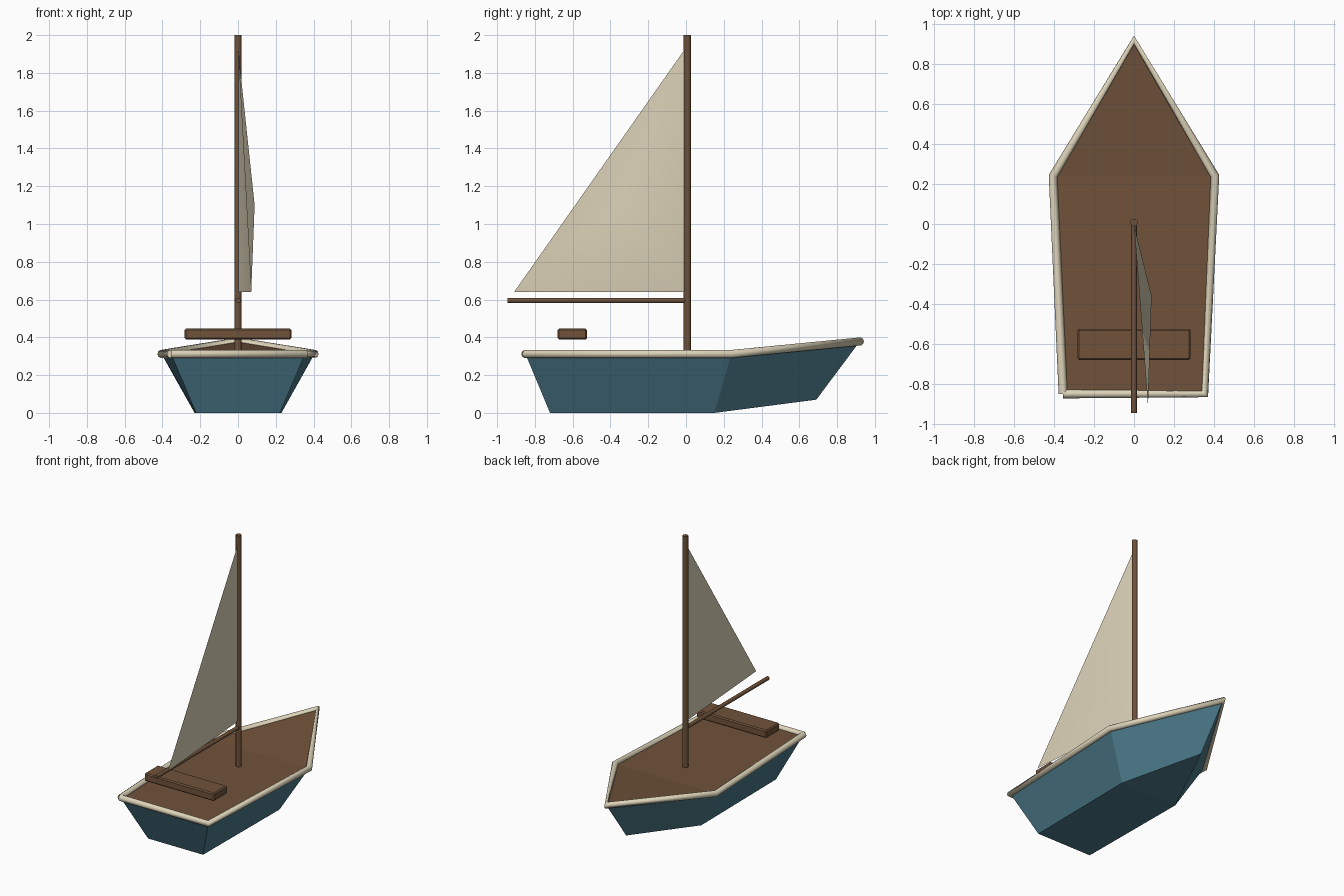
import bpy, bmesh, math
from mathutils import Vector

if "Cube" in bpy.data.objects:
    bpy.data.objects.remove(bpy.data.objects["Cube"])


def material(name, rgb):
    m = bpy.data.materials.new(name)
    m.diffuse_color = (*rgb, 1)
    m.use_nodes = True
    m.node_tree.nodes["Principled BSDF"].inputs["Base Color"].default_value = m.diffuse_color
    return m


TEAL = material("teal_paint", (0.07, 0.19, 0.25))
WOOD = material("brown_wood", (0.16, 0.085, 0.042))
CREAM = material("cream", (0.72, 0.65, 0.48))


def add_mesh(name, verts, faces, mat):
    me = bpy.data.meshes.new(name)
    me.from_pydata(verts, [], faces)
    ob = bpy.data.objects.new(name, me)
    bpy.context.collection.objects.link(ob)
    me.materials.append(mat)
    return ob


def pole(name, a, b, radius, sides=12):
    a, b = Vector(a), Vector(b)
    d = b - a
    bpy.ops.mesh.primitive_cylinder_add(vertices=sides, radius=radius, depth=d.length,
                                        location=(a + b) / 2,
                                        rotation=d.to_track_quat('Z', 'Y').to_euler())
    ob = bpy.context.object
    ob.name = name
    ob.data.materials.append(WOOD)
    bpy.ops.object.shade_smooth_by_angle(angle=math.radians(40))
    return ob


# Outlines: stern left, side left, bow, side right, stern right
top = [(-0.355, -0.85, 0.312), (-0.405, 0.24, 0.312), (0, 0.92, 0.378),
       (0.405, 0.24, 0.312), (0.355, -0.85, 0.312)]
bottom = [(-0.222, -0.72, 0), (-0.23, 0.15, 0), (0, 0.69, 0.07),
          (0.23, 0.15, 0), (0.222, -0.72, 0)]

# Hull: sides and stern, then the flat bottom and raised bow underside
sides = [(i, (i + 1) % 5, (i + 1) % 5 + 5, i + 5) for i in range(5)]
hull = add_mesh("hull", bottom + top, sides + [(0, 4, 3, 1), (1, 3, 2)], TEAL)
bm = bmesh.new()
bm.from_mesh(hull.data)
bmesh.ops.recalc_face_normals(bm, faces=bm.faces)
if sum(f.normal.z for f in bm.faces if len(f.verts) == 3) > 0:
    bmesh.ops.reverse_faces(bm, faces=bm.faces)
bm.to_mesh(hull.data)
bm.free()

# Deck
add_mesh("deck", top, [(0, 4, 3, 1), (1, 3, 2)], WOOD)

# Gunwale rail: round tube along the top edge
cu = bpy.data.curves.new("gunwale_rail", 'CURVE')
cu.dimensions = '3D'
cu.bevel_depth = 0.022
cu.bevel_resolution = 3
cu.use_fill_caps = True
path = top + top[:1]
sp = cu.splines.new('POLY')
sp.points.add(len(path) - 1)
for p, co in zip(sp.points, path):
    p.co = (*co, 1)
cu.materials.append(CREAM)
rail = bpy.data.objects.new("gunwale_rail", cu)
bpy.context.collection.objects.link(rail)

# Mast and boom
pole("mast", (0, 0.007, 0.31), (0, 0.007, 2.0), 0.019)
pole("boom", (0, 0.007, 0.595), (0, -0.945, 0.595), 0.014)

# Sail: a triangle bulging to one side
sail = add_mesh("sail", [(0, -0.003, 0.64), (0.07, -0.91, 0.64), (0, -0.003, 1.93),
                         (0.088, -0.36, 1.1)],
                [(0, 1, 3), (1, 2, 3), (2, 0, 3)], CREAM)
sail.data.shade_smooth()

# Seat plank
bpy.ops.mesh.primitive_cube_add(size=1, location=(0, -0.602, 0.417))
seat = bpy.context.object
seat.name = "seat"
seat.scale = (0.565, 0.155, 0.058)
bpy.ops.object.transform_apply(location=False, rotation=False, scale=True)
seat.data.materials.append(WOOD)
bev = seat.modifiers.new("edge", 'BEVEL')
bev.width = 0.008
bev.segments = 1
